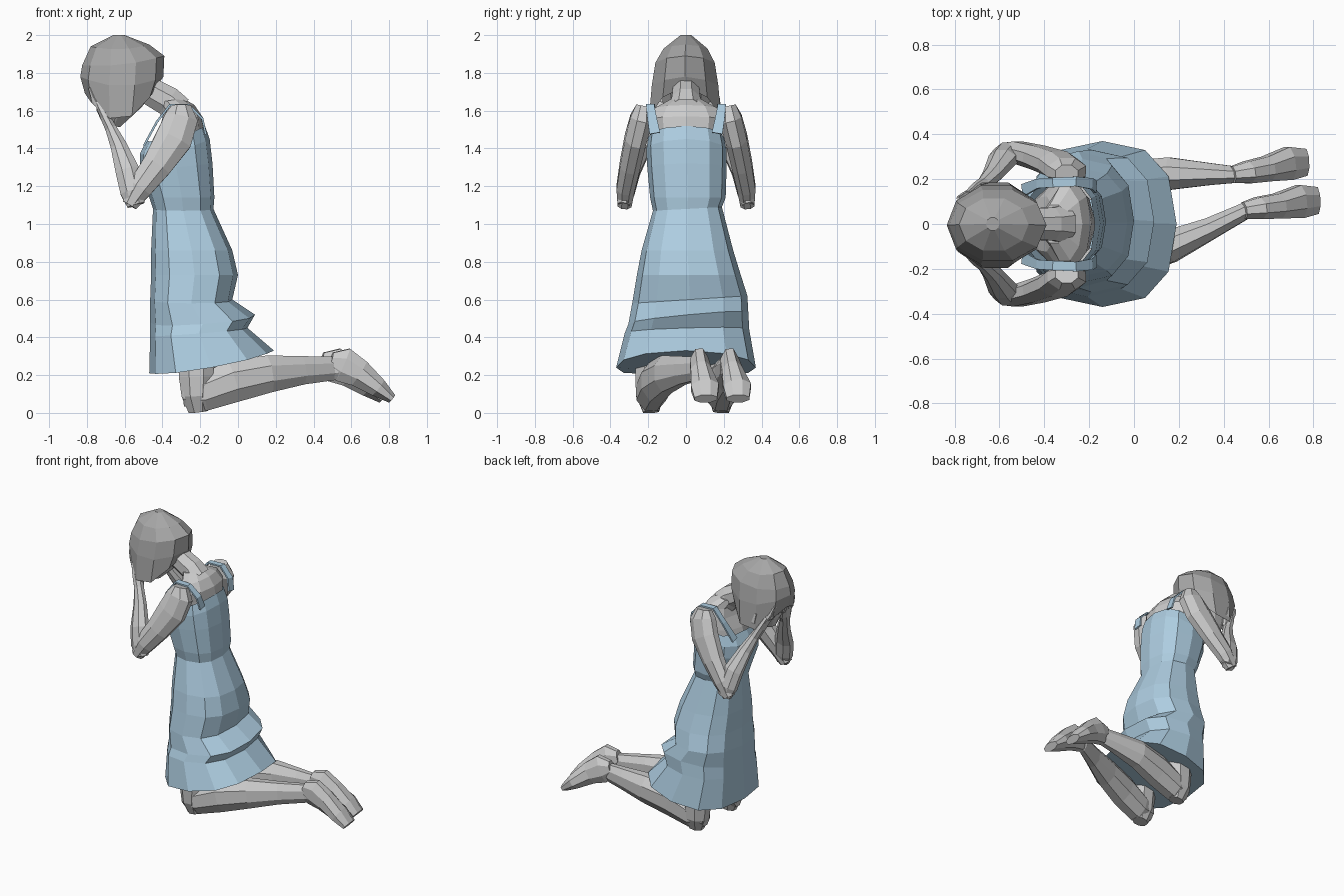
import bpy, bmesh, math
from mathutils import Vector


def material(name, rgb):
    m = bpy.data.materials.new(name)
    m.diffuse_color = (*rgb, 1)
    return m


blue = material("dress_blue", (0.42, 0.61, 0.75))
dark = material("hair_grey", (0.38, 0.38, 0.38))


def skin(name, rings, caps=(True, True), mat=None):
    """Bridge a list of equal-sized point rings into one flat-shaded object."""
    bm = bmesh.new()
    vs = [[bm.verts.new(p) for p in r] for r in rings]
    n = len(vs[0])
    for a, b in zip(vs, vs[1:]):
        for i in range(n):
            j = (i + 1) % n
            bm.faces.new((a[i], a[j], b[j], b[i]))
    for use, r in zip(caps, (vs[0], vs[-1])):
        if use:
            bm.faces.new(r)
    bmesh.ops.recalc_face_normals(bm, faces=bm.faces)
    me = bpy.data.meshes.new(name)
    bm.to_mesh(me)
    bm.free()
    ob = bpy.data.objects.new(name, me)
    bpy.context.collection.objects.link(ob)
    if mat:
        me.materials.append(mat)
    return ob


def stack(name, rows, n=12, p=1.0, caps=(True, True), mat=None):
    """Rows: x limits, y limits, z, back tilt, side drop, roll toward +y."""
    rings = []
    for x0, x1, y0, y1, z, tilt, drop, roll in rows:
        ring = []
        for i in range(n):
            a = 2 * math.pi * i / n
            c, s = math.cos(a), math.sin(a)
            c = math.copysign(abs(c) ** p, c)
            s = math.copysign(abs(s) ** p, s)
            ring.append(((x0 + x1) / 2 + (x1 - x0) / 2 * c, (y0 + y1) / 2 + (y1 - y0) / 2 * s,
                         z + tilt * c - drop * s * s + roll * s))
        rings.append(ring)
    return skin(name, rings, caps, mat)


def limb(name, pts, n=8, side=1, mat=None, caps=(True, True)):
    """Tube through (x, y, z, half width in y, half depth)."""
    P = [Vector((q[0], q[1] * side, q[2])) for q in pts]
    rings = []
    for k, q in enumerate(pts):
        t = (P[min(k + 1, len(P) - 1)] - P[max(k - 1, 0)]).normalized()
        u = Vector((0, 1, 0))
        u = (u - t * u.dot(t)).normalized()
        v = t.cross(u)
        rings.append([P[k] + u * q[3] * math.cos(2 * math.pi * (i + .5) / n)
                      + v * q[4] * math.sin(2 * math.pi * (i + .5) / n) for i in range(n)])
    return skin(name, rings, caps, mat)


# dress skirt, with slanted sagging folds at the back and a closed underside
stack("skirt", [
    (-0.45, -0.13, -0.175, 0.19, 1.08, 0.0, 0.0, 0.01),
    (-0.46, -0.03, -0.235, 0.25, 0.86, 0.0, 0.0, 0.0),
    (-0.46, 0.00, -0.26, 0.29, 0.73, 0.0, 0.0, 0.0),
    (-0.465, -0.03, -0.285, 0.325, 0.60, 0.0, 0.0, 0.02),
    (-0.465, 0.09, -0.305, 0.33, 0.50, 0.02, 0.0, 0.03),
    (-0.465, 0.05, -0.325, 0.335, 0.43, 0.02, 0.0, 0.01),
    (-0.47, 0.19, -0.37, 0.37, 0.27, 0.06, 0.03, 0.0)], p=0.8, caps=(False, True), mat=blue)

# dress bodice, low under the arms
stack("bodice", [
    (-0.45, -0.13, -0.175, 0.19, 1.08, 0.0, 0.0, 0.01),
    (-0.47, -0.125, -0.19, 0.21, 1.14, 0.0, 0.0, 0.0),
    (-0.52, -0.135, -0.205, 0.215, 1.30, 0.02, 0.0, 0.0),
    (-0.52, -0.15, -0.21, 0.215, 1.41, 0.04, 0.02, 0.0),
    (-0.485, -0.175, -0.20, 0.20, 1.48, 0.04, 0.02, 0.0)], p=0.8, caps=(False, False), mat=blue)

# chest, shoulders and upper back
stack("torso", [
    (-0.47, -0.17, -0.19, 0.19, 1.42, 0.03, 0.0, 0.0),
    (-0.45, -0.18, -0.20, 0.20, 1.48, 0.03, 0.0, 0.0),
    (-0.41, -0.19, -0.21, 0.21, 1.55, 0.02, 0.0, 0.0),
    (-0.39, -0.23, -0.17, 0.17, 1.61, 0.02, 0.0, 0.0),
    (-0.42, -0.29, -0.09, 0.09, 1.655, 0.01, 0.0, 0.0)], n=10, caps=(False, True))

# neck, head and bobbed hair
limb("neck", [(-0.32, 0, 1.60, 0.10, 0.09), (-0.37, 0, 1.65, 0.08, 0.085),
              (-0.46, 0, 1.70, 0.075, 0.08), (-0.53, 0, 1.74, 0.08, 0.08)], caps=(False, False))
limb("head", [(-0.58, 0, 1.77, 0.14, 0.16), (-0.64, 0, 1.66, 0.13, 0.13),
              (-0.66, 0, 1.58, 0.09, 0.09), (-0.67, 0, 1.52, 0.04, 0.045)], n=10, caps=(False, True))
limb("nose", [(-0.72, 0, 1.72, 0.015, 0.02), (-0.75, 0, 1.65, 0.025, 0.03),
              (-0.73, 0, 1.62, 0.02, 0.02)], n=4)
stack("hair", [
    (-0.66, -0.60, -0.03, 0.03, 2.0, 0.0, 0.0, 0.0),
    (-0.78, -0.47, -0.125, 0.12, 1.945, 0.005, 0.02, 0.0),
    (-0.825, -0.39, -0.17, 0.16, 1.865, 0.025, 0.02, 0.0),
    (-0.835, -0.395, -0.19, 0.18, 1.78, 0.0, 0.05, 0.0),
    (-0.81, -0.43, -0.205, 0.195, 1.71, 0.02, 0.16, 0.0)], n=10, caps=(True, False), mat=dark)

for side, tag in ((1, "left"), (-1, "right")):
    # shoulder strap
    limb(tag + "_strap", [(-0.172, 0.165, 1.48, 0.04, 0.008), (-0.19, 0.18, 1.56, 0.035, 0.008),
                          (-0.26, 0.19, 1.63, 0.03, 0.008), (-0.36, 0.185, 1.63, 0.03, 0.008),
                          (-0.43, 0.18, 1.54, 0.03, 0.008), (-0.495, 0.15, 1.42, 0.04, 0.008)],
         n=4, side=side, mat=blue)
    # bent arm
    limb(tag + "_upper_arm", [(-0.30, 0.222, 1.625, 0.045, 0.055), (-0.30, 0.235, 1.56, 0.065, 0.095),
                              (-0.34, 0.267, 1.45, 0.062, 0.105), (-0.43, 0.297, 1.31, 0.058, 0.085),
                              (-0.52, 0.32, 1.19, 0.052, 0.07), (-0.575, 0.325, 1.10, 0.04, 0.045)],
         side=side)
    limb(tag + "_forearm", [(-0.54, 0.33, 1.10, 0.035, 0.05), (-0.56, 0.318, 1.17, 0.05, 0.068),
                            (-0.585, 0.288, 1.28, 0.05, 0.068), (-0.63, 0.22, 1.41, 0.04, 0.047),
                            (-0.67, 0.175, 1.50, 0.036, 0.033), (-0.70, 0.14, 1.56, 0.05, 0.028),
                            (-0.735, 0.105, 1.63, 0.05, 0.02)], side=side)
    # fingers and thumb over the face
    for k in range(4):
        y = 0.07 + k * 0.025
        limb(f"{tag}_finger_{k + 1}", [(-0.73, y, 1.61, 0.013, 0.016), (-0.765, y - 0.02, 1.67, 0.013, 0.014),
                                       (-0.785, y - 0.03, 1.72, 0.008, 0.008)], n=5, side=side)
    limb(tag + "_thumb", [(-0.67, 0.15, 1.54, 0.02, 0.02), (-0.665, 0.17, 1.61, 0.02, 0.02),
                          (-0.68, 0.17, 1.67, 0.01, 0.01)], n=5, side=side)
    # knee, running up into the skirt
    limb(tag + "_knee", [(-0.225, 0.185, 0.28, 0.085, 0.10), (-0.22, 0.19, 0.19, 0.085, 0.10),
                         (-0.22, 0.19, 0.09, 0.08, 0.085), (-0.21, 0.185, 0.005, 0.045, 0.055)], side=side)

# lower legs, both drifting toward +y: knee y, calf y, ankle y, toe y, foot shift in x
for tag, yk, yc, ya, yt, dx in (("left", 0.185, 0.225, 0.22, 0.27, -0.05),
                                ("right", -0.185, -0.10, 0.06, 0.10, 0.0)):
    limb(tag + "_shin", [(-0.29, yk, 0.10, 0.05, 0.07), (-0.19, yk, 0.105, 0.085, 0.105),
                         (-0.03, (yk * 2 + yc) / 3, 0.165, 0.088, 0.12), (0.16, yc, 0.206, 0.078, 0.106),
                         (0.34, (yc + ya) / 2, 0.225, 0.053, 0.081), (0.50 + dx, ya, 0.235, 0.04, 0.068),
                         (0.58 + dx, ya, 0.24, 0.038, 0.05)])
    limb(tag + "_foot", [(0.49 + dx, ya, 0.275, 0.04, 0.05), (0.555 + dx, ya + 0.01, 0.255, 0.053, 0.10),
                         (0.64 + dx, (ya + yt) / 2, 0.21, 0.06, 0.08), (0.74 + dx, yt, 0.135, 0.08, 0.055),
                         (0.815 + dx, yt + 0.005, 0.075, 0.065, 0.028)])
